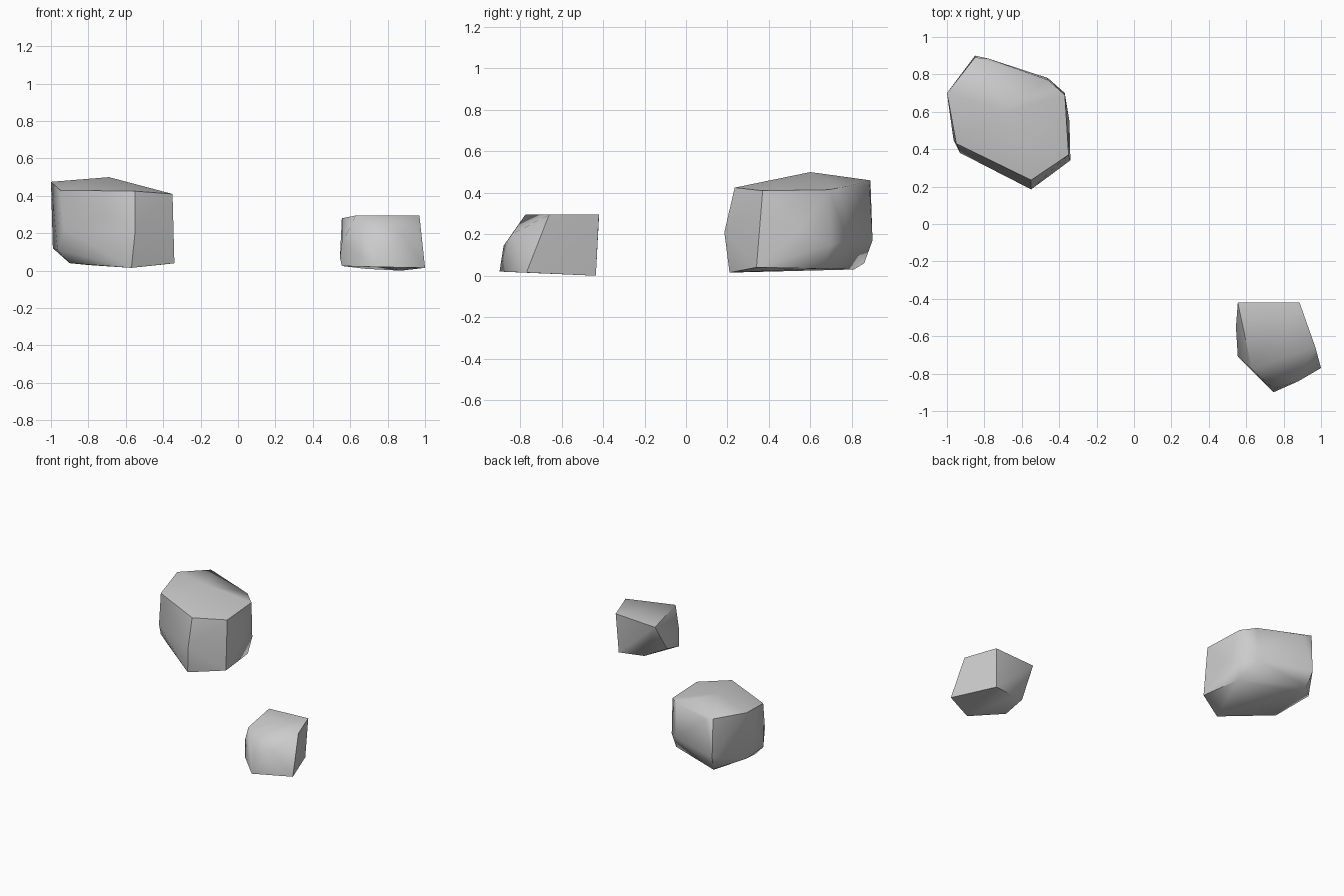
import bpy, bmesh, math


def boulder(name, points):
    """Smooth-shaded faceted rock: the hull around a few corner points."""
    bm = bmesh.new()
    for p in points:
        bm.verts.new(p)
    hull = bmesh.ops.convex_hull(bm, input=bm.verts[:])
    loose = {v for v in hull["geom_interior"] + hull["geom_unused"]
             if isinstance(v, bmesh.types.BMVert)}
    bmesh.ops.delete(bm, geom=list(loose), context='VERTS')
    bmesh.ops.recalc_face_normals(bm, faces=bm.faces[:])
    mesh = bpy.data.meshes.new(name)
    bm.to_mesh(mesh)
    bm.free()
    ob = bpy.data.objects.new(name, mesh)
    bpy.context.collection.objects.link(ob)
    bpy.ops.object.select_all(action='DESELECT')
    ob.select_set(True)
    bpy.context.view_layer.objects.active = ob
    bpy.ops.object.shade_smooth_by_angle(angle=math.radians(50))
    return ob


# Large rock: peak and upper rim, waist, underside
boulder("large_rock", [
    (-0.69, 0.60, 0.50), (-1.00, 0.70, 0.475), (-0.85, 0.89, 0.46),
    (-0.78, 0.885, 0.44), (-0.46, 0.77, 0.43), (-0.37, 0.69, 0.415),
    (-0.35, 0.37, 0.41), (-0.55, 0.235, 0.425), (-0.95, 0.43, 0.43),
    (-0.55, 0.185, 0.21), (-0.93, 0.38, 0.22), (-0.85, 0.90, 0.17),
    (-0.99, 0.69, 0.12), (-0.965, 0.45, 0.11), (-0.345, 0.55, 0.22),
    (-0.46, 0.78, 0.17), (-0.37, 0.70, 0.15),
    (-0.57, 0.21, 0.015), (-0.34, 0.34, 0.04), (-0.38, 0.66, 0.035),
    (-0.80, 0.81, 0.03), (-0.83, 0.86, 0.06), (-0.90, 0.45, 0.04),
])

# Small rock: flat top, sloped front, flat base with a cut back corner
boulder("small_rock", [
    (0.555, -0.42, 0.28), (0.885, -0.42, 0.295), (0.97, -0.66, 0.295),
    (0.63, -0.775, 0.295), (0.88, -0.84, 0.20), (0.745, -0.88, 0.145),
    (0.555, -0.71, 0.15), (0.545, -0.55, 0.07),
    (1.00, -0.77, 0.015), (0.745, -0.90, 0.02), (0.555, -0.71, 0.025),
    (0.68, -0.47, 0.01), (0.87, -0.435, 0.0),
])
